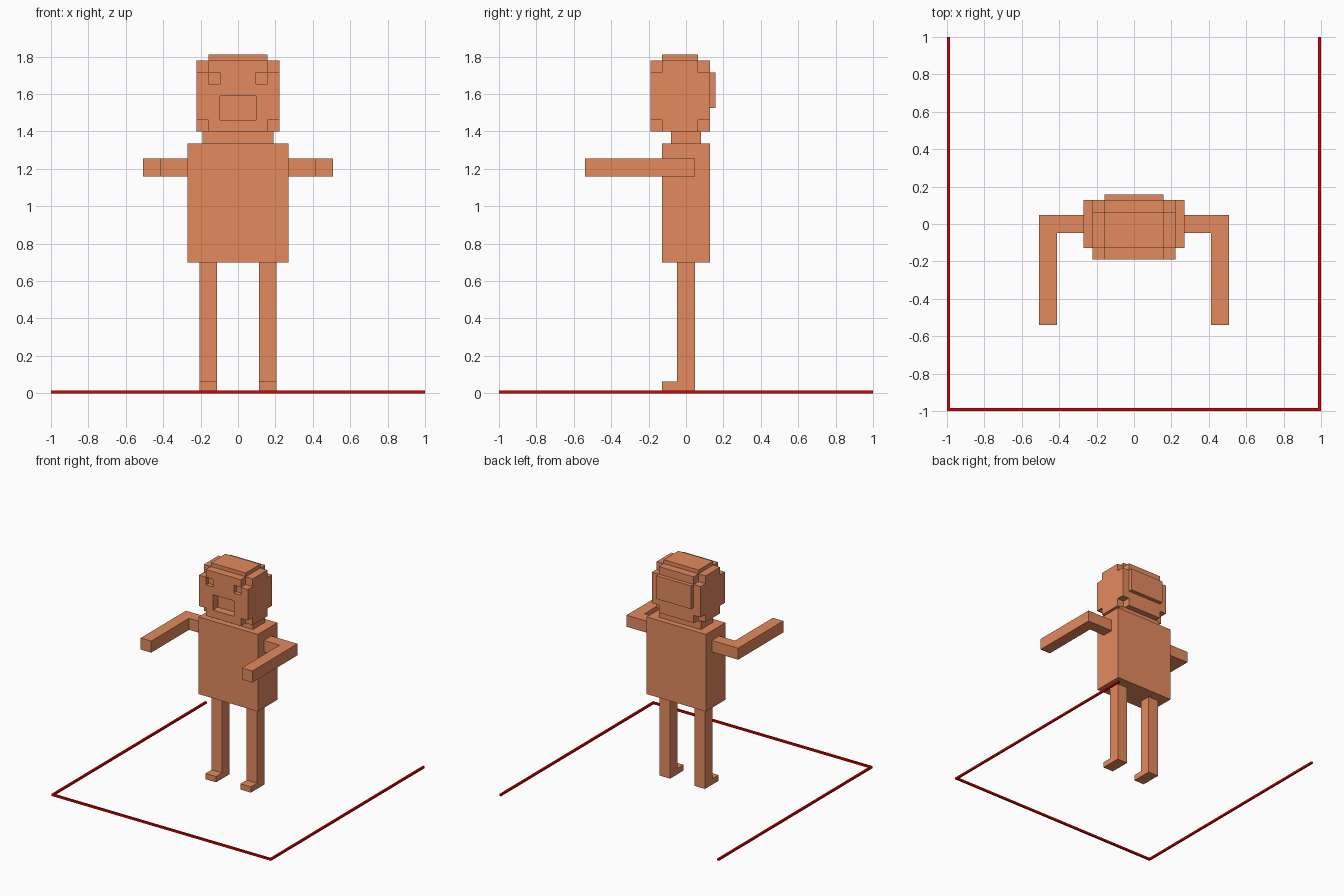
import bpy, bmesh
from mathutils import Vector

if "Cube" in bpy.data.objects:
    bpy.data.objects.remove(bpy.data.objects["Cube"])

V = 2 / 31.5   # size of one block unit


def material(name, rgb):
    m = bpy.data.materials.new(name)
    m.diffuse_color = (*rgb, 1)
    m.use_nodes = True
    m.node_tree.nodes["Principled BSDF"].inputs["Base Color"].default_value = m.diffuse_color
    return m


clay = material("clay_orange", (0.77, 0.255, 0.112))
red = material("deep_red", (0.72, 0.0, 0.0))


def finish(name, bm, mat):
    bmesh.ops.recalc_face_normals(bm, faces=bm.faces)
    me = bpy.data.meshes.new(name)
    bm.to_mesh(me)
    bm.free()
    me.materials.append(mat)
    ob = bpy.data.objects.new(name, me)
    bpy.context.collection.objects.link(ob)
    return ob


def box(name, x, y, z, mat=clay):
    """Box from (min, max) ranges in world units."""
    bm = bmesh.new()
    bmesh.ops.create_cube(bm, size=1)
    for v in bm.verts:
        v.co = Vector([r[0] if c < 0 else r[1] for c, r in zip(v.co, (x, y, z))])
    return finish(name, bm, mat)


def prism(name, pts, axis, lo, hi, mat=clay):
    """Extrude a 2D outline along x (points are y, z) or z (points are x, y)."""
    bm = bmesh.new()
    vs = [bm.verts.new((lo, a, b) if axis == 'x' else (a, b, lo)) for a, b in pts]
    f = bm.faces.new(vs)
    r = bmesh.ops.extrude_face_region(bm, geom=[f])
    d = Vector((hi - lo, 0, 0)) if axis == 'x' else Vector((0, 0, hi - lo))
    bmesh.ops.translate(bm, verts=[g for g in r["geom"] if isinstance(g, bmesh.types.BMVert)], vec=d)
    return finish(name, bm, mat)


# Floor frame, open at the back
t = 0.25 * V
prism("floor_frame", [(-1, 1), (-1, -1), (1, -1), (1, 1), (1 - t, 1), (1 - t, -1 + t),
                      (-1 + t, -1 + t), (-1 + t, 1)], 'z', 0, t, red)

# Torso and neck
hip, shoulder = 0.70, 0.70 + 10 * V
box("torso", (-4.25 * V, 4.25 * V), (-2 * V, 2 * V), (hip, shoulder))
head_z = shoulder + V
box("neck", (-3 * V, 3 * V), (-1.25 * V, 1.25 * V), (shoulder, head_z))

# Head: block grid without its corners, eye sockets and mouth
NX, NY, NZ = 7, 5, 6


def solid(i, j, k):
    if not (0 <= i < NX and 0 <= j < NY and 0 <= k < NZ):
        return False
    corner = i in (0, NX - 1) and j in (0, NY - 1) and k in (0, NZ - 1)
    eye = j == 0 and k == 4 and i in (1, 5)
    mouth = j == 0 and k in (1, 2) and i in (2, 3, 4)
    return not (corner or eye or mouth)


bm = bmesh.new()
origin = Vector((-3.5 * V, -3 * V, head_z))
for i in range(NX):
    for j in range(NY):
        for k in range(NZ):
            if not solid(i, j, k):
                continue
            for ax in range(3):
                for step in (0, 1):
                    n = [i, j, k]
                    n[ax] += 1 if step else -1
                    if solid(*n):
                        continue
                    quad = []
                    for u, v in ((0, 0), (1, 0), (1, 1), (0, 1)):
                        p = Vector((i, j, k))
                        p[ax] += step
                        p[(ax + 1) % 3] += u
                        p[(ax + 2) % 3] += v
                        quad.append(bm.verts.new(origin + p * V))
                    bm.faces.new(quad if step else quad[::-1])
bmesh.ops.remove_doubles(bm, verts=bm.verts, dist=1e-4)
finish("head", bm, clay)

# Raised plates on the crown and the back of the head
top = head_z + NZ * V
box("crown_plate", (-2.5 * V, 2.5 * V), (-2 * V, V), (top, top + 0.5 * V))
box("head_back_plate", (-2.5 * V, 2.5 * V), (2 * V, 2.5 * V), (head_z + 2 * V, head_z + 5 * V))

# Legs with feet, bent arms and half-deep eyes, on both sides
w = 0.75 * V
for side, s in (("left", -1), ("right", 1)):
    a, b = sorted((s * 1.75 * V, s * 3.25 * V))
    prism(side + "_leg", [(-2 * V, t), (w, t), (w, hip), (-w, hip), (-w, V), (-2 * V, V)], 'x', a, b)
    prism(side + "_arm", [(s * p * V, q * V) for p, q in
                          ((4.25, -0.75), (4.25, 0.75), (8, 0.75), (8, -8.5), (6.5, -8.5), (6.5, -0.75))],
          'z', 1.16, 1.16 + 1.5 * V)
    a, b = sorted((s * 1.5 * V, s * 2.5 * V))
    box(side + "_eye", (a, b), (-2.5 * V, -2 * V), (head_z + 4 * V, head_z + 5 * V))
